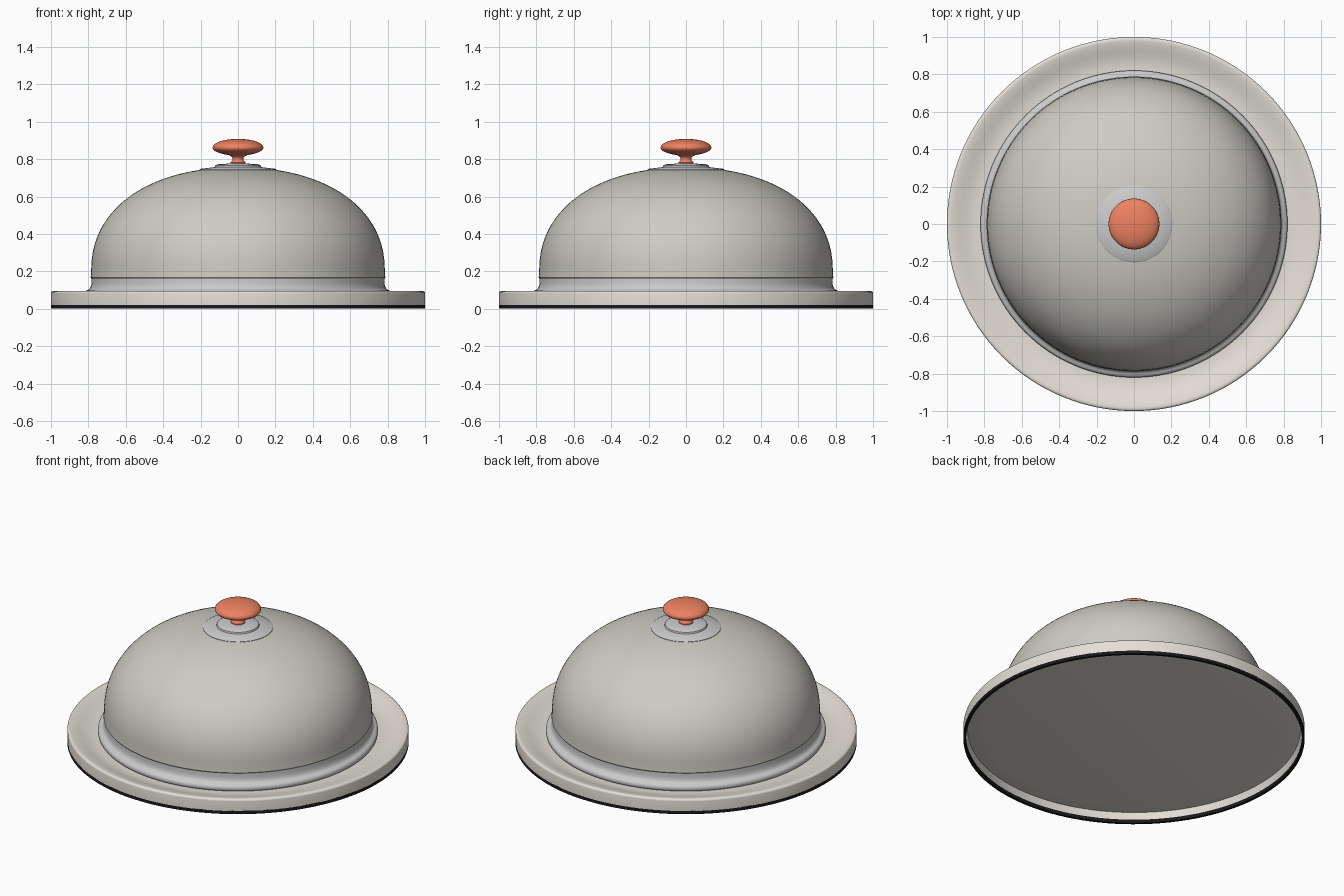
import bpy, bmesh, math
from mathutils import Vector
from mathutils.geometry import interpolate_bezier

if "Cube" in bpy.data.objects:
    bpy.data.objects.remove(bpy.data.objects["Cube"])

SEG = 128


def material(name, rgb):
    m = bpy.data.materials.new(name)
    m.diffuse_color = (*rgb, 1)
    m.use_nodes = True
    m.node_tree.nodes["Principled BSDF"].inputs["Base Color"].default_value = m.diffuse_color
    return m


def lathe(name, profile, mat=None, closed=False, angle=35):
    """Revolve an (r, z) profile around the z axis."""
    bm = bmesh.new()
    vs = [bm.verts.new((r, 0, z)) for r, z in profile]
    n = len(vs)
    es = [bm.edges.new((vs[i], vs[(i + 1) % n])) for i in range(n if closed else n - 1)]
    bmesh.ops.spin(bm, geom=vs + es, cent=(0, 0, 0), axis=(0, 0, 1),
                   angle=2 * math.pi, steps=SEG, use_merge=True)
    bmesh.ops.remove_doubles(bm, verts=bm.verts, dist=1e-5)
    bmesh.ops.recalc_face_normals(bm, faces=bm.faces)
    me = bpy.data.meshes.new(name)
    bm.to_mesh(me)
    bm.free()
    ob = bpy.data.objects.new(name, me)
    bpy.context.collection.objects.link(ob)
    if mat:
        me.materials.append(mat)
    bpy.ops.object.select_all(action='DESELECT')
    ob.select_set(True)
    bpy.context.view_layer.objects.active = ob
    bpy.ops.object.shade_smooth_by_angle(angle=math.radians(angle))
    return ob


def bez(a, b, c, d, n=8):
    pts = interpolate_bezier(*[Vector((p[0], p[1], 0)) for p in (a, b, c, d)], n)
    return [(p.x, p.y) for p in pts]


def dome_curve(r, z0, h, n=2.2, steps=32):
    """Superellipse quarter from the wall up to the crown."""
    out = []
    for i in range(steps + 1):
        t = math.pi / 2 * i / steps
        out.append((r * max(math.cos(t), 0) ** (2 / n) if i < steps else 0,
                    z0 + h * math.sin(t) ** (2 / n)))
    return out


cream = material("cream", (0.78, 0.74, 0.68))
black = material("black", (0.01, 0.01, 0.012))
stone = material("warm_grey", (0.62, 0.60, 0.55))
steel = material("steel", (0.62, 0.62, 0.63))
coral = material("coral", (0.85, 0.22, 0.12))

# Dished plate with a hollow underside
lathe("plate", [(0, 0.06)] + [(0.83, 0.06)]
      + bez((0.83, 0.06), (0.89, 0.06), (0.93, 0.086), (0.975, 0.094))[1:]
      + bez((0.975, 0.094), (0.99, 0.097), (1.0, 0.094), (1.0, 0.082), 6)[1:]
      + [(1.0, 0.02), (0.985, 0.02), (0.975, 0.065), (0.93, 0.058), (0.86, 0.05), (0, 0.05)], cream)

# Non-slip foot
lathe("foot_ring", [(1.0, 0), (1.0, 0.022), (0.984, 0.022), (0.984, 0)], black, closed=True)

# Metal band under the dome, flaring to a rounded lip
lathe("dome_band", [(0.765, 0.17), (0.783, 0.17), (0.783, 0.14)]
      + bez((0.783, 0.14), (0.785, 0.115), (0.792, 0.104), (0.805, 0.1))[1:]
      + bez((0.805, 0.1), (0.825, 0.095), (0.825, 0.065), (0.81, 0.06))[1:]
      + [(0.765, 0.06)], steel, closed=True)

# Dome shell
lathe("dome", [(0.765, 0.16), (0.783, 0.16), (0.788, 0.168)]
      + dome_curve(0.785, 0.2, 0.555)
      + dome_curve(0.765, 0.2, 0.535)[::-1] + [(0.765, 0.16)], stone)

# Stepped collar at the crown
lathe("collar", [(0.205, 0.735), (0.205, 0.744), (0.2, 0.748), (0.125, 0.757), (0.122, 0.766),
                 (0.11, 0.772), (0.05, 0.776), (0, 0.776)], steel)

# Knob with a waisted neck
lathe("knob", [(0, 0.77), (0.042, 0.77), (0.04, 0.782)]
      + bez((0.04, 0.782), (0.024, 0.795), (0.024, 0.81), (0.045, 0.82))[1:]
      + bez((0.045, 0.82), (0.09, 0.828), (0.135, 0.84), (0.136, 0.86))[1:]
      + bez((0.136, 0.86), (0.136, 0.89), (0.07, 0.908), (0, 0.908), 12)[1:], coral)
